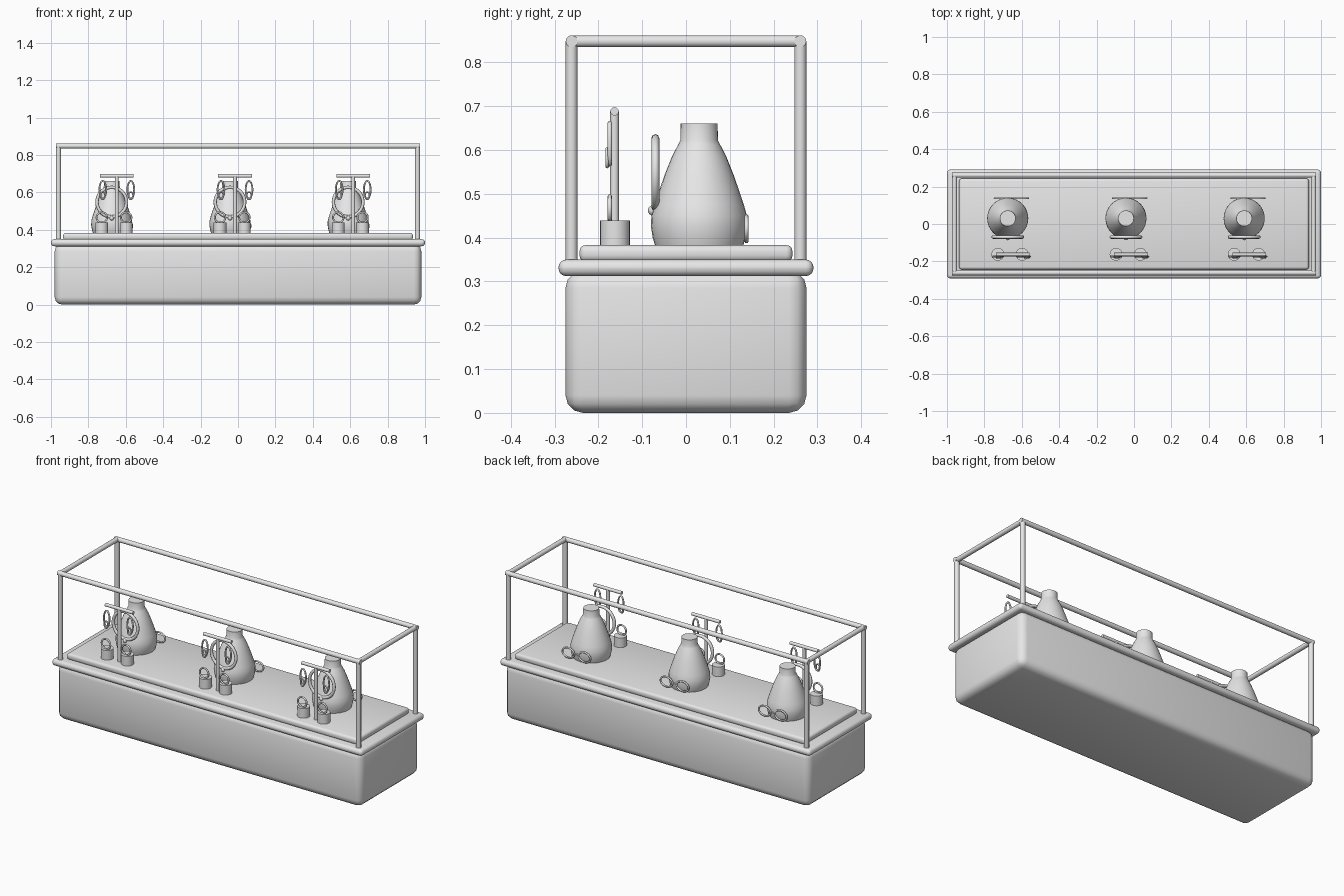
import bpy, math
from mathutils import Vector

old = bpy.data.objects.get("Cube")
if old:
    bpy.data.objects.remove(old, do_unlink=True)

GREY = (0.8, 0.8, 0.8, 1)
mat = bpy.data.materials.new("plain grey")
mat.use_nodes = True
mat.diffuse_color = GREY
mat.node_tree.nodes["Principled BSDF"].inputs["Base Color"].default_value = GREY


def finish(name, angle=40):
    ob = bpy.context.object
    ob.name = name
    ob.data.materials.clear()
    ob.data.materials.append(mat)
    bpy.ops.object.shade_smooth_by_angle(angle=math.radians(angle))
    return ob


def slab(name, half_x, half_y, z0, z1, bevel, segments):
    bpy.ops.mesh.primitive_cube_add(size=2, location=(0, 0, (z0 + z1) / 2))
    bpy.context.object.scale = (half_x, half_y, (z1 - z0) / 2)
    bpy.ops.object.transform_apply(location=False, rotation=False, scale=True)
    mod = bpy.context.object.modifiers.new("round", 'BEVEL')
    mod.width, mod.segments = bevel, segments
    bpy.ops.object.modifier_apply(modifier="round")
    return finish(name)


def rod(name, a, b, r, sides=16):
    a, b = Vector(a), Vector(b)
    bpy.ops.mesh.primitive_cylinder_add(vertices=sides, radius=r, depth=(b - a).length,
                                        location=(a + b) / 2)
    bpy.context.object.rotation_euler = (b - a).to_track_quat('Z', 'Y').to_euler()
    return finish(name)


def ball(name, loc, r):
    bpy.ops.mesh.primitive_uv_sphere_add(segments=16, ring_count=8, radius=r, location=loc)
    return finish(name)


def ring(name, loc, half_x, half_z, r):
    """Upright oval ring facing the front, sized by its centre line."""
    bpy.ops.mesh.primitive_torus_add(major_segments=36, minor_segments=8, major_radius=1,
                                     minor_radius=0.5, location=loc)
    ob = bpy.context.object
    for v in ob.data.vertices:
        p = v.co.copy()
        d = Vector((p.x, p.y, 0)).normalized()
        off = (math.hypot(p.x, p.y) - 1) * 2 * r
        v.co = (d.x * (half_x + off), p.z * 2 * r, d.y * (half_z + off))
    ob.data.flip_normals()
    return finish(name, 60)


def lathe(name, loc, profile, sides=32):
    n = len(profile)
    verts, faces = [], []
    for i in range(sides):
        a = math.tau * i / sides
        verts += [(r * math.cos(a), r * math.sin(a), z) for r, z in profile]
    for i in range(sides):
        k = (i + 1) % sides
        faces += [(i * n + j, k * n + j, k * n + j + 1, i * n + j + 1) for j in range(n - 1)]
    faces.append([i * n + n - 1 for i in range(sides)])
    faces.append([i * n for i in reversed(range(sides))])
    me = bpy.data.meshes.new(name)
    me.from_pydata(verts, [], faces)
    ob = bpy.data.objects.new(name, me)
    bpy.context.collection.objects.link(ob)
    bpy.ops.object.select_all(action='DESELECT')
    bpy.context.view_layer.objects.active = ob
    ob.select_set(True)
    ob.location = loc
    return finish(name)


# Counter body, rim and display pad
slab("counter_body", 0.98, 0.275, 0, 0.325, 0.04, 3)
slab("counter_rim", 1.0, 0.291, 0.312, 0.35, 0.018, 4)
slab("display_pad", 0.935, 0.243, 0.345, 0.383, 0.014, 3)

# Case frame
FX, FY, FZ, FR = 0.96, 0.261, 0.848, 0.0135
for s in (-1, 1):
    rod("top_rail_long", (-FX - FR, s * FY, FZ), (FX + FR, s * FY, FZ), FR)
    rod("top_rail_short", (s * FX, -FY, FZ), (s * FX, FY, FZ), FR)
    for t in (-1, 1):
        rod("corner_post", (s * FX, t * FY, 0.34), (s * FX, t * FY, FZ), FR)

BUST = [(0.1, 0.38), (0.106, 0.4), (0.11, 0.425), (0.109, 0.45), (0.102, 0.475),
        (0.092, 0.505), (0.078, 0.545), (0.062, 0.585), (0.048, 0.612), (0.043, 0.622),
        (0.042, 0.66)]

# Three repeated jewellery sets
for i in range(3):
    x = -0.648 + 0.632 * i

    # Necklace bust
    bx = x - 0.027
    lathe("necklace_bust", (bx, 0.03, 0), BUST)
    ring("necklace", (bx, -0.07, 0.548), 0.079, 0.079, 0.009)
    ball("pendant", (bx, -0.075, 0.462), 0.012)

    # Earring stand
    rod("stand_post", (x, -0.163, 0.38), (x, -0.163, 0.688), 0.01)
    rod("stand_bar", (x - 0.09, -0.163, 0.688), (x + 0.09, -0.163, 0.688), 0.0095)
    for s in (-1, 1):
        ring("earring", (x + s * 0.075, -0.174, 0.614), 0.018, 0.047, 0.005)
        ring("earring_drop", (x + s * 0.075, -0.18, 0.582), 0.012, 0.02, 0.004)

    # Ring holders
    for dx in (-0.08, 0.05):
        rod("ring_holder", (x + dx, -0.162, 0.38), (x + dx, -0.162, 0.439), 0.034, 24)
        ring("finger_ring", (x + dx, -0.174, 0.466), 0.028, 0.028, 0.005)

    # Eyeglasses behind the bust
    for s in (-1, 1):
        ring("eyeglass_rim", (x - 0.007 + s * 0.052, 0.138, 0.42), 0.038, 0.028, 0.005)
    rod("eyeglass_bridge", (x - 0.024, 0.138, 0.423), (x + 0.01, 0.138, 0.423), 0.004, 8)
